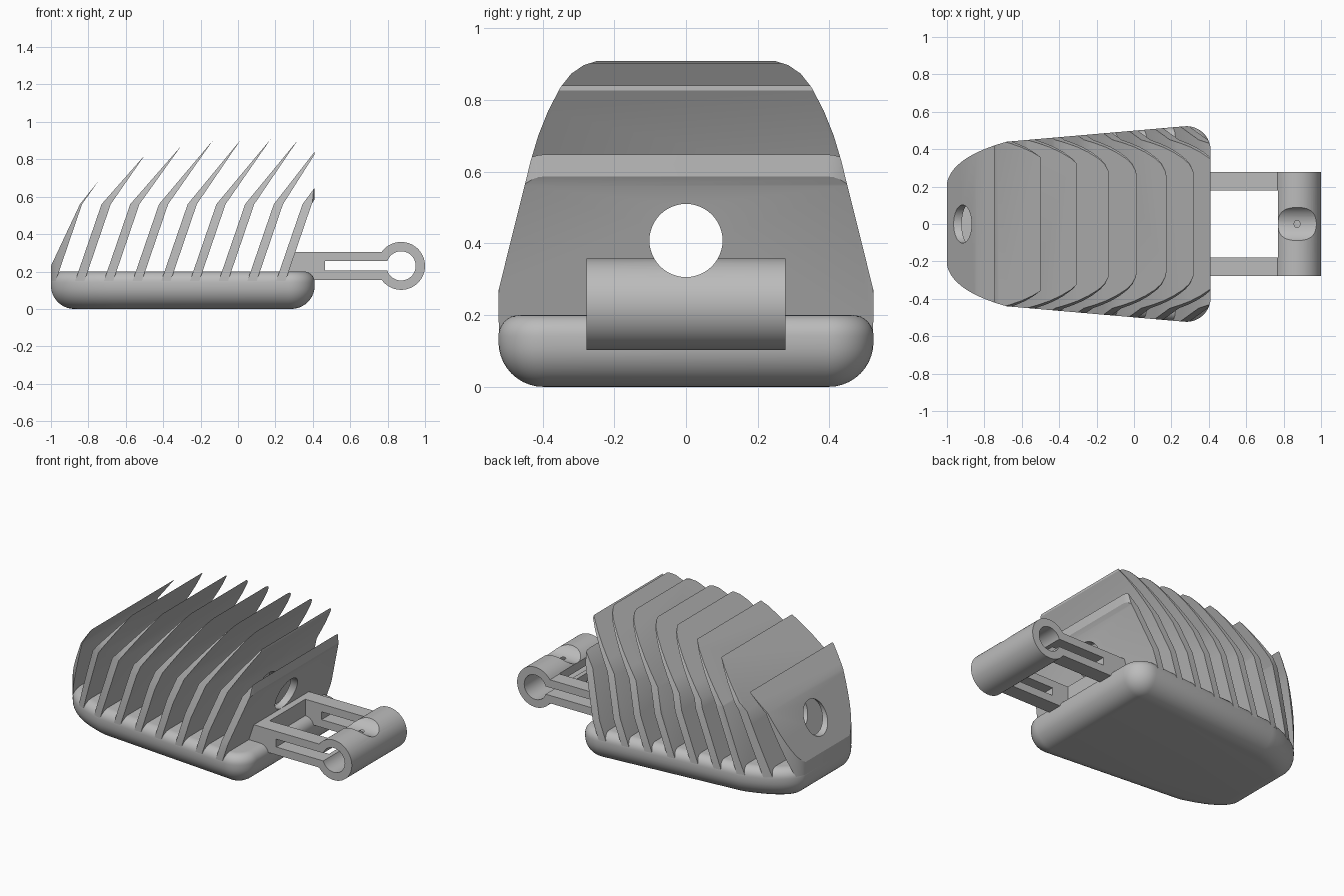
import bpy, bmesh, math
from mathutils import Vector

old = bpy.data.objects.get("Cube")
if old:
    bpy.data.objects.remove(old, do_unlink=True)

grey = bpy.data.materials.new("plain grey")
grey.use_nodes = True
grey.diffuse_color = (0.5, 0.5, 0.5, 1)
grey.node_tree.nodes["Principled BSDF"].inputs["Base Color"].default_value = (0.5, 0.5, 0.5, 1)


def loft(name, rings):
    """Closed solid through rings of equal point count."""
    bm = bmesh.new()
    rows = [[bm.verts.new(p) for p in ring] for ring in rings]
    n = len(rows[0])
    for a, b in zip(rows, rows[1:]):
        for i in range(n):
            j = (i + 1) % n
            bm.faces.new((a[i], a[j], b[j], b[i]))
    bm.faces.new(rows[0][::-1])
    bm.faces.new(rows[-1])
    bmesh.ops.recalc_face_normals(bm, faces=bm.faces[:])
    mesh = bpy.data.meshes.new(name)
    bm.to_mesh(mesh)
    bm.free()
    mesh.materials.append(grey)
    ob = bpy.data.objects.new(name, mesh)
    bpy.context.scene.collection.objects.link(ob)
    return ob


def prism(name, pts, axis, lo, hi):
    """Extrude a 2D outline along an axis."""
    def place(p, t):
        q = list(p)
        q.insert(axis, t)
        return q
    return loft(name, [[place(p, t) for p in pts] for t in (lo, hi)])


def arc(cx, cy, r, start, end, n):
    return [(cx + r * math.cos(math.radians(start + (end - start) * i / n)),
             cy + r * math.sin(math.radians(start + (end - start) * i / n)))
            for i in range(n + 1)]


def finish(ob, operations):
    """Apply the boolean operations, then shade."""
    bpy.ops.object.select_all(action='DESELECT')
    ob.select_set(True)
    bpy.context.view_layer.objects.active = ob
    for kind, cutter in operations:
        mod = ob.modifiers.new(kind, 'BOOLEAN')
        mod.operation, mod.object, mod.solver = kind, cutter, 'EXACT'
        bpy.ops.object.modifier_apply(modifier=mod.name)
    bpy.ops.object.shade_smooth_by_angle(angle=math.radians(25))


def inset(pts, d):
    """Move a counter-clockwise outline inward by d."""
    out = []
    for i, p in enumerate(pts):
        p = Vector(p)
        e1 = (p - Vector(pts[i - 1])).normalized()
        e2 = (Vector(pts[(i + 1) % len(pts)]) - p).normalized()
        n1, n2 = Vector((-e1.y, e1.x)), Vector((-e2.y, e2.x))
        out.append(p + (n1 + n2) * d / (1 + n1.dot(n2)))
    return out


# Plan outline of the body: rounded rear corners, curved nose
half = arc(0.28, 0.393, 0.13, 0, 95, 12)
nose = [Vector((-0.68, 0.44)), Vector((-0.97, 0.36)), Vector((-1, 0.22))]
for i in range(15):
    t = i / 14
    half.append(tuple(nose[0] * (1 - t) ** 2 + nose[1] * 2 * t * (1 - t) + nose[2] * t * t))
plan = half + [(x, -y) for x, y in reversed(half)]

# Base with a large lower and a small upper rounding
rings = []
low, high, top = 0.125, 0.058, 0.2
for i in range(11):
    a = math.pi / 2 * i / 10
    rings.append((low * (1 - math.sin(a)), low * (1 - math.cos(a))))
for i in range(9):
    a = math.pi / 2 * i / 8
    rings.append((high * (1 - math.cos(a)), top - high + high * math.sin(a)))
base = loft("base", [[(p[0], p[1], z) for p in inset(plan, d)] for d, z in rings])
finish(base, [])

# Helpers that trim the fins and bore the hole
side = [(0.525, 0.1), (0.525, 0.26), (0.433, 0.63), (0.412, 0.7), (0.384, 0.77),
        (0.35, 0.835), (0.32, 0.873), (0.285, 0.897), (0.25, 0.908)]
end_outline = side + [(-y, z) for y, z in reversed(side)]
plan_trim = prism("plan_trim", plan, 2, 0, 1.2)
end_trim = prism("end_trim", end_outline, 0, -1.3, 1.3)
bore = prism("bore", arc(0, 0.408, 0.102, 0, 352.5, 47), 0, -1.4, 1.4)

# Bent, tapering fins
tips = [(-0.745, 0.685), (-0.5, 0.82), (-0.305, 0.87), (-0.135, 0.9), (0.015, 0.905),
        (0.175, 0.908), (0.32, 0.903), (0.46, 0.905), (0.6, 0.905)]
for i, tip in enumerate(tips):
    x = 0.222 - 0.1535 * (8 - i)
    if i == 0:
        front = [(-1.02, 0.15), (-1.0, 0.23), (-0.845, 0.56)]
    else:
        front = [(x - 0.018, 0.15), (x + 0.123, 0.56)]
    back = [(x + 0.172, 0.56), (x + 0.032, 0.15)]
    fin = prism(f"fin_{i + 1}", front + [tip] + back, 1, -0.7, 0.7)
    finish(fin, [('INTERSECT', plan_trim), ('INTERSECT', end_trim), ('DIFFERENCE', bore)])

# Hinge bracket: two slotted arms joined to a hollow barrel
cx, cz, w = 0.872, 0.23, 0.278
join = math.degrees(math.asin(0.075 / 0.128))
outline = [(0.24, 0.155)] + arc(cx, cz, 0.128, -180 + join, 180 - join, 48) + [(0.285, 0.305)]
slot_angle = math.degrees(math.asin(0.025 / 0.078))
keyhole = [(0.465, 0.205)] + arc(cx, cz, 0.078, -180 + slot_angle, 180 - slot_angle, 40) + [(0.465, 0.255)]
slot = prism("slot_cutter", keyhole, 1, -0.5, 0.5)
gap = prism("gap_cutter", [(0.35, -0.18), (0.77, -0.18), (0.77, 0.18), (0.35, 0.18)], 2, 0, 0.5)
bracket = prism("hinge_bracket", outline, 1, -w, w)
finish(bracket, [('DIFFERENCE', slot), ('DIFFERENCE', gap), ('DIFFERENCE', bore)])

for helper in (plan_trim, end_trim, bore, slot, gap):
    bpy.data.objects.remove(helper, do_unlink=True)
